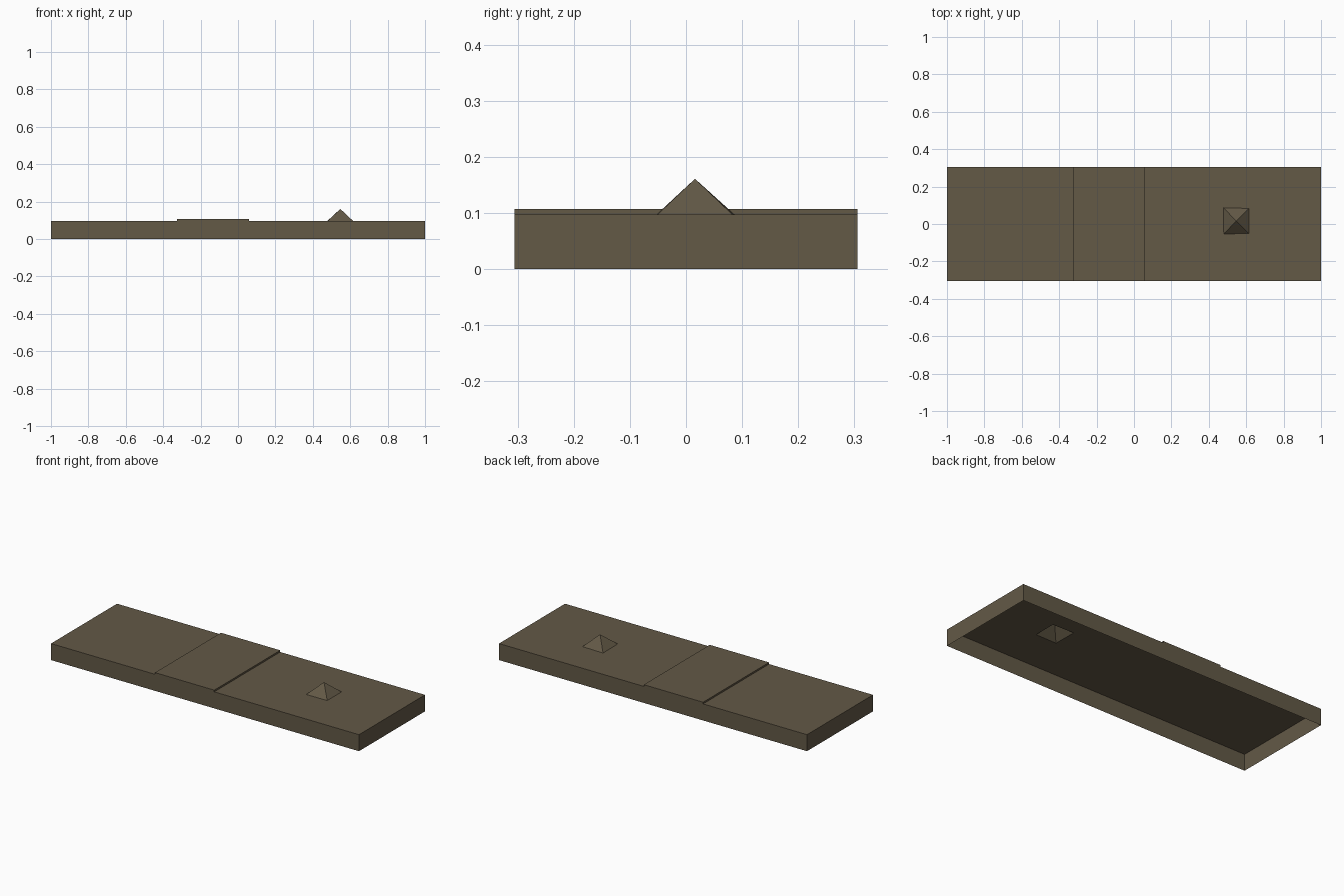
import bpy
import bmesh

default_cube = bpy.data.objects.get("Cube")
if default_cube:
    bpy.data.objects.remove(default_cube, do_unlink=True)

brown = bpy.data.materials.new("dull_brown")
brown.use_nodes = True
brown.diffuse_color = (0.125, 0.1, 0.062, 1)
brown.node_tree.nodes["Principled BSDF"].inputs["Base Color"].default_value = brown.diffuse_color

HALF_DEPTH = 0.306
TOP = 0.097


def rectangle(left, right, front, back):
    return [(left, front), (right, front), (right, back), (left, back)]


def shell(name, rings, apex=None, cap=False):
    """Join stacked (outline, height) rings into an open shell, ending in an apex or a cap."""
    bm = bmesh.new()
    loops = [[bm.verts.new((x, y, z)) for x, y in outline] for outline, z in rings]
    for low, high in zip(loops, loops[1:]):
        for i in range(len(low)):
            j = (i + 1) % len(low)
            bm.faces.new((low[i], low[j], high[j], high[i]))
    last = loops[-1]
    if cap:
        bm.faces.new(last)
    if apex:
        tip = bm.verts.new(apex)
        for i in range(len(last)):
            bm.faces.new((last[i], last[(i + 1) % len(last)], tip))
    mesh = bpy.data.meshes.new(name)
    bm.to_mesh(mesh)
    bm.free()
    mesh.materials.append(brown)
    obj = bpy.data.objects.new(name, mesh)
    bpy.context.collection.objects.link(obj)
    return obj


slab_outline = rectangle(-1, 1, -HALF_DEPTH, HALF_DEPTH)
panel_outline = rectangle(-0.325, 0.06, -HALF_DEPTH, HALF_DEPTH)
# The back edge of the peak is slightly askew
peak_outline = [(0.48, -0.053), (0.615, -0.051), (0.615, 0.083), (0.478, 0.087)]

# Hollow slab, open below, with an opening under the peak
shell("base_slab", [(slab_outline, 0), (slab_outline, TOP), (peak_outline, TOP)])

# Thin raised panel across the slab
shell("raised_panel", [(panel_outline, TOP), (panel_outline, 0.107)], cap=True)

# Hollow four-sided peak
shell("pyramid_peak", [(peak_outline, TOP)], apex=(0.547, 0.016, 0.161))
